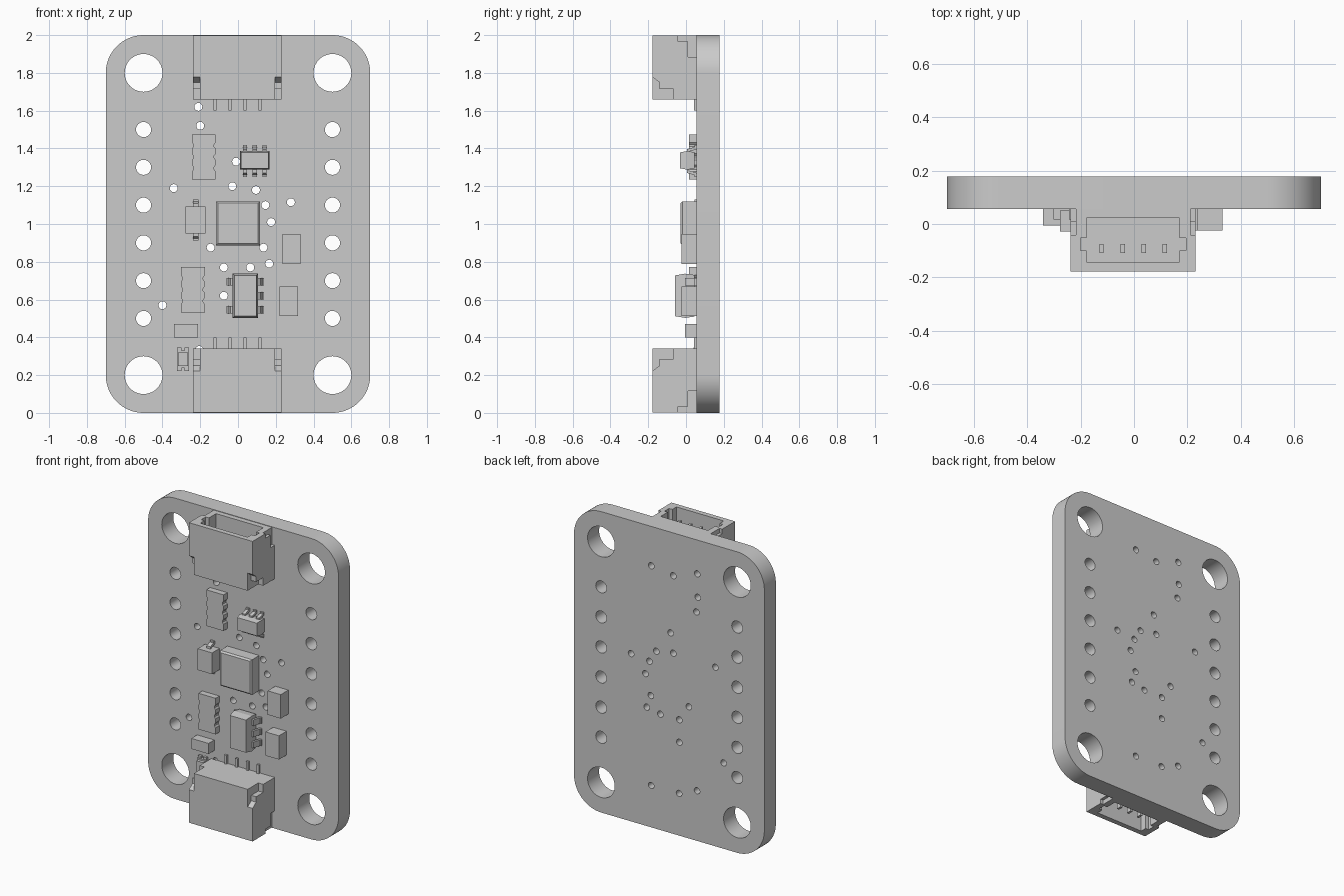
import bpy, bmesh
from math import sin, cos, pi

if "Cube" in bpy.data.objects:
    bpy.data.objects.remove(bpy.data.objects["Cube"])

FRONT, BOARD, BACK = -0.177, 0.056, 0.177   # y planes: connector face, board front, board back


def finish(name, bm):
    bmesh.ops.recalc_face_normals(bm, faces=bm.faces[:])
    me = bpy.data.meshes.new(name)
    bm.to_mesh(me)
    bm.free()
    ob = bpy.data.objects.new(name, me)
    bpy.context.collection.objects.link(ob)
    return ob


def prism(bm, pts, a, b, place):
    """Extrude the (u, v) profile from t=a to t=b; place maps (u, v, t) to (x, y, z)."""
    r0 = [bm.verts.new(place(u, v, a)) for u, v in pts]
    r1 = [bm.verts.new(place(u, v, b)) for u, v in pts]
    bm.faces.new(r0)
    bm.faces.new(r1[::-1])
    n = len(pts)
    for i in range(n):
        j = (i + 1) % n
        bm.faces.new((r0[i], r1[i], r1[j], r0[j]))


def loft(bm, cx, cz, secs):
    """Stack of rectangles (y, half_x, half_z), capped at both ends."""
    rings = [[bm.verts.new((cx + sx * hx, y, cz + sz * hz))
              for sx, sz in ((-1, -1), (1, -1), (1, 1), (-1, 1))] for y, hx, hz in secs]
    bm.faces.new(rings[0])
    bm.faces.new(rings[-1][::-1])
    for p, q in zip(rings, rings[1:]):
        for i in range(4):
            j = (i + 1) % 4
            bm.faces.new((p[i], q[i], q[j], p[j]))


def block(bm, x0, x1, z0, z1, y0, y1=BOARD):
    hx, hz = (x1 - x0) / 2, (z1 - z0) / 2
    loft(bm, (x0 + x1) / 2, (z0 + z1) / 2, [(y0, hx, hz), (y1, hx, hz)])


def gull_leg(bm, cx, cz, axis, sign, inner, outer, width, top):
    """Bent lead from the package side down to the board."""
    m, t = inner + (outer - inner) * 0.45, 0.012
    pts = [(inner - 0.02, top), (m, top), (m + t, BOARD - t), (outer, BOARD - t),
           (outer, BOARD), (m, BOARD), (m - t, top + t), (inner - 0.02, top + t)]
    if axis == 'x':
        place = lambda u, v, w: (cx + sign * u, v, cz + w)
    else:
        place = lambda u, v, w: (cx + w, v, cz + sign * u)
    prism(bm, pts, -width / 2, width / 2, place)


# Circuit board: rounded outline with drilled holes, as a filled 2D curve
def circle(x, z, r, n):
    return [(x + r * cos(2 * pi * i / n), z + r * sin(2 * pi * i / n)) for i in range(n)]


R = 0.2
loops = [[(cx + R * cos(a0 + pi / 2 * i / 16), cz + R * sin(a0 + pi / 2 * i / 16))
          for cx, cz, a0 in ((0.5, 1.8, 0), (-0.5, 1.8, pi / 2), (-0.5, 0.2, pi), (0.5, 0.2, 1.5 * pi))
          for i in range(17)]]
for sx in (-0.5, 0.5):
    loops += [circle(sx, z, 0.1, 40) for z in (0.2, 1.8)]
    loops += [circle(sx, 0.5 + 0.2 * i, 0.04, 24) for i in range(6)]
vias = [(-.21, 1.62), (-.2, 1.52), (-.01, 1.33), (-.34, 1.19), (-.03, 1.2), (.095, 1.18), (.145, 1.1),
        (.28, 1.115), (.175, 1.01), (.135, .875), (-.145, .875), (-.075, .77), (.065, .77),
        (.165, .79), (-.075, .62), (-.4, .57), (.132, 1.738), (-.03, 1.715), (-.206, 1.775),
        (.132, .278), (-.073, .28), (-.205, .333)]
loops += [circle(x, z, 0.021, 16) for x, z in vias]

cu = bpy.data.curves.new("circuit_board", 'CURVE')
cu.dimensions, cu.fill_mode, cu.extrude = '2D', 'BOTH', (BACK - BOARD) / 2
for loop in loops:
    sp = cu.splines.new('POLY')
    sp.points.add(len(loop) - 1)
    for p, (x, z) in zip(sp.points, loop):
        p.co = (x, z, 0, 1)
    sp.use_cyclic_u = True
board = bpy.data.objects.new("circuit_board", cu)
bpy.context.collection.objects.link(board)
board.rotation_euler = (pi / 2, 0, 0)
board.location.y = (BOARD + BACK) / 2
bpy.context.view_layer.objects.active = board
board.select_set(True)
bpy.ops.object.convert(target='MESH')
bpy.ops.object.shade_smooth_by_angle(angle=pi / 6)


# Cable connectors: slices across x, profile (y, s) with s measured inward from the open end
L, D, CX = 0.337, 0.24, -0.003


def socket(y0, y1):
    return [(FRONT, 0), (FRONT, L), (BOARD, L), (BOARD, 0), (y1, 0), (y1, D), (y0, D), (y0, 0)]


cut = [(FRONT, 0), (FRONT, .22), (-.14, .247), (-.14, .283), (-.065, .283), (-.065, L), (BOARD, L)]
wall = cut + [(BOARD, 0)]
edge = cut + [(BOARD, .114), (.01, .114), (.01, .03), (-.042, .03), (-.042, 0)]


def connector(name, z_open, direction):
    place = lambda y, s, x: (CX + x, y, z_open + direction * s)
    bm = bmesh.new()
    prism(bm, socket(-.143, .022), -.174, .174, place)
    for k in (-1, 1):
        prism(bm, socket(-.10, -.053), k * .174, k * .198, place)
        prism(bm, wall, k * .198, k * .214, place)
        prism(bm, edge, k * .214, k * .234, place)
    finish(name + "_connector_shell", bm)
    # contact pins inside and solder tails behind
    bm = bmesh.new()
    for i in range(4):
        x = (i - 1.5) * 0.079
        for y0, y1, s0, s1 in ((-.109, -.075, .06, D + .01), (.042, BOARD, L - .01, .395)):
            prism(bm, [(y0, s0), (y1, s0), (y1, s1), (y0, s1)], x - .008, x + .008, place)
    finish(name + "_connector_pins", bm)


connector("upper", 1.997, -1)
connector("lower", 0.003, 1)

# Main square chip with a chamfered face
bm = bmesh.new()
loft(bm, 0, 1.003, [(-.028, .107, .107), (-.018, .117, .117), (BOARD, .117, .117)])
finish("main_chip", bm)

# Six-lead chip
bm = bmesh.new()
loft(bm, .089, 1.337, [(-.032, .072, .042), (.005, .079, .049), (.046, .073, .043)])
for x in (.037, .089, .141):
    for s in (-1, 1):
        gull_leg(bm, x, 1.333, 'z', s, .045, .084, .022, .005)
finish("six_lead_chip", bm)

# Five-lead regulator
bm = bmesh.new()
loft(bm, .039, .62, [(-.057, .058, .108), (-.005, .067, .117), (.046, .06, .11)])
for s, zs in ((-1, (.695, .547)), (1, (.695, .62, .547))):
    for z in zs:
        gull_leg(bm, .039, z, 'x', s, .062, .099, .04, -.005)
finish("regulator", bm)

# Two-lead diode
bm = bmesh.new()
loft(bm, -.224, 1.021, [(-.028, .053, .071), (BOARD - .006, .053, .071)])
for s in (-1, 1):
    gull_leg(bm, -.224, 1.021, 'z', s, .068, .109, .028, .01)
finish("diode", bm)

# Resistor arrays with notched long sides
for name, cx, cz in (("upper", -.181, 1.355), ("lower", -.239, .652)):
    side = []
    for k in (-1, 0, 1):
        side += [(.063, k * .06 - .017), (.055, k * .06 - .006), (.055, k * .06 + .006), (.063, k * .06 + .017)]
    half = [(.063, -.12)] + side + [(.063, .12)]
    outline = half + [(-u, -v) for u, v in half]
    bm = bmesh.new()
    prism(bm, outline, .016, BOARD, lambda u, v, t: (cx + u, t, cz + v))
    finish(name + "_resistor_array", bm)

# Plain chip capacitors
for name, dims in (("upper_capacitor", (.235, .331, .788, .947, -.024)),
                   ("lower_capacitor", (.219, .318, .512, .67, -.024)),
                   ("small_resistor", (-.34, -.213, .4, .47, -.005))):
    bm = bmesh.new()
    block(bm, *dims)
    finish(name, bm)

# Indicator light: notched thin base with a raised lens
bm = bmesh.new()
for z0, z1 in ((.223, .248), (.32, .345)):
    block(bm, -.322, -.3, z0, z1, .04)
    block(bm, -.282, -.26, z0, z1, .04)
block(bm, -.322, -.26, .238, .33, .035)
block(bm, -.317, -.265, .248, .32, .015)
finish("indicator_light", bm)
